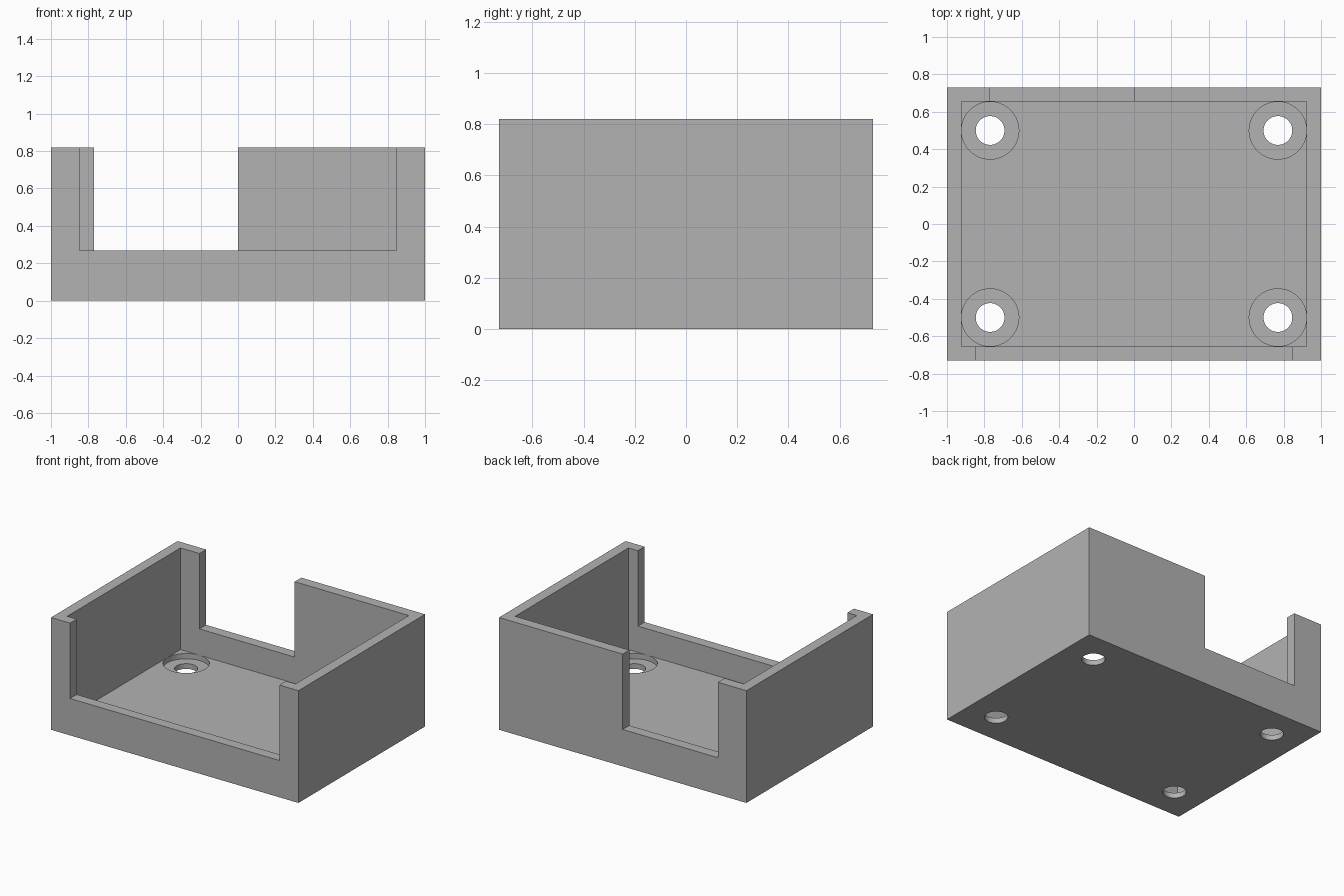
import bpy
import math

cube = bpy.data.objects.get("Cube")
if cube:
    bpy.data.objects.remove(cube, do_unlink=True)

UNIT = 1 / 13                      # wall thickness
HALF_X, HALF_Y, HEIGHT = 1.0, 9.5 * UNIT, 0.82
FLOOR, SILL = UNIT, 3.5 * UNIT

grey = bpy.data.materials.new("plain grey")
grey.use_nodes = True
colour = (0.45, 0.45, 0.45, 1)
grey.diffuse_color = colour
grey.node_tree.nodes["Principled BSDF"].inputs["Base Color"].default_value = colour


def box(name, x0, x1, y0, y1, z0, z1):
    bpy.ops.mesh.primitive_cube_add(size=1, location=((x0 + x1) / 2, (y0 + y1) / 2, (z0 + z1) / 2))
    ob = bpy.context.object
    ob.name = name
    ob.scale = (x1 - x0, y1 - y0, z1 - z0)
    bpy.ops.object.transform_apply(location=True, rotation=False, scale=True)
    return ob


def drill(name, x, y, radius, z0, z1):
    bpy.ops.mesh.primitive_cylinder_add(vertices=64, radius=radius, depth=z1 - z0,
                                        location=(x, y, (z0 + z1) / 2))
    bpy.context.object.name = name
    return bpy.context.object


def cut(target, cutter):
    mod = target.modifiers.new(cutter.name, "BOOLEAN")
    mod.operation, mod.solver, mod.object = "DIFFERENCE", "EXACT", cutter
    cutter.hide_render = True
    bpy.context.view_layer.objects.active = target
    bpy.ops.object.modifier_apply(modifier=mod.name)
    bpy.data.objects.remove(cutter, do_unlink=True)


# Solid block that becomes the open tray
tray = box("enclosure_tray", -HALF_X, HALF_X, -HALF_Y, HALF_Y, 0, HEIGHT)
tray.data.materials.append(grey)

# Inner cavity
cut(tray, box("cavity", UNIT - HALF_X, HALF_X - UNIT, UNIT - HALF_Y, HALF_Y - UNIT, FLOOR, 1))

# Wide front opening and offset back opening
cut(tray, box("front_opening", 2 * UNIT - HALF_X, HALF_X - 2 * UNIT,
              -1, UNIT * 2 - HALF_Y, SILL, 1))
cut(tray, box("back_opening", 3 * UNIT - HALF_X, 0, HALF_Y - UNIT * 2, 1, SILL, 1))

# Countersunk screw holes in the four corners
for sx in (-1, 1):
    for sy in (-1, 1):
        x, y = sx * 10 * UNIT, sy * 6.5 * UNIT
        cut(tray, drill("screw_recess", x, y, 1.995 * UNIT, FLOOR / 2, FLOOR + 0.05))
        cut(tray, drill("screw_hole", x, y, UNIT, -0.1, FLOOR + 0.05))

# Smooth bores with crisp edges
bpy.ops.object.select_all(action="DESELECT")
tray.select_set(True)
bpy.context.view_layer.objects.active = tray
bpy.ops.object.shade_smooth_by_angle(angle=math.radians(30))
